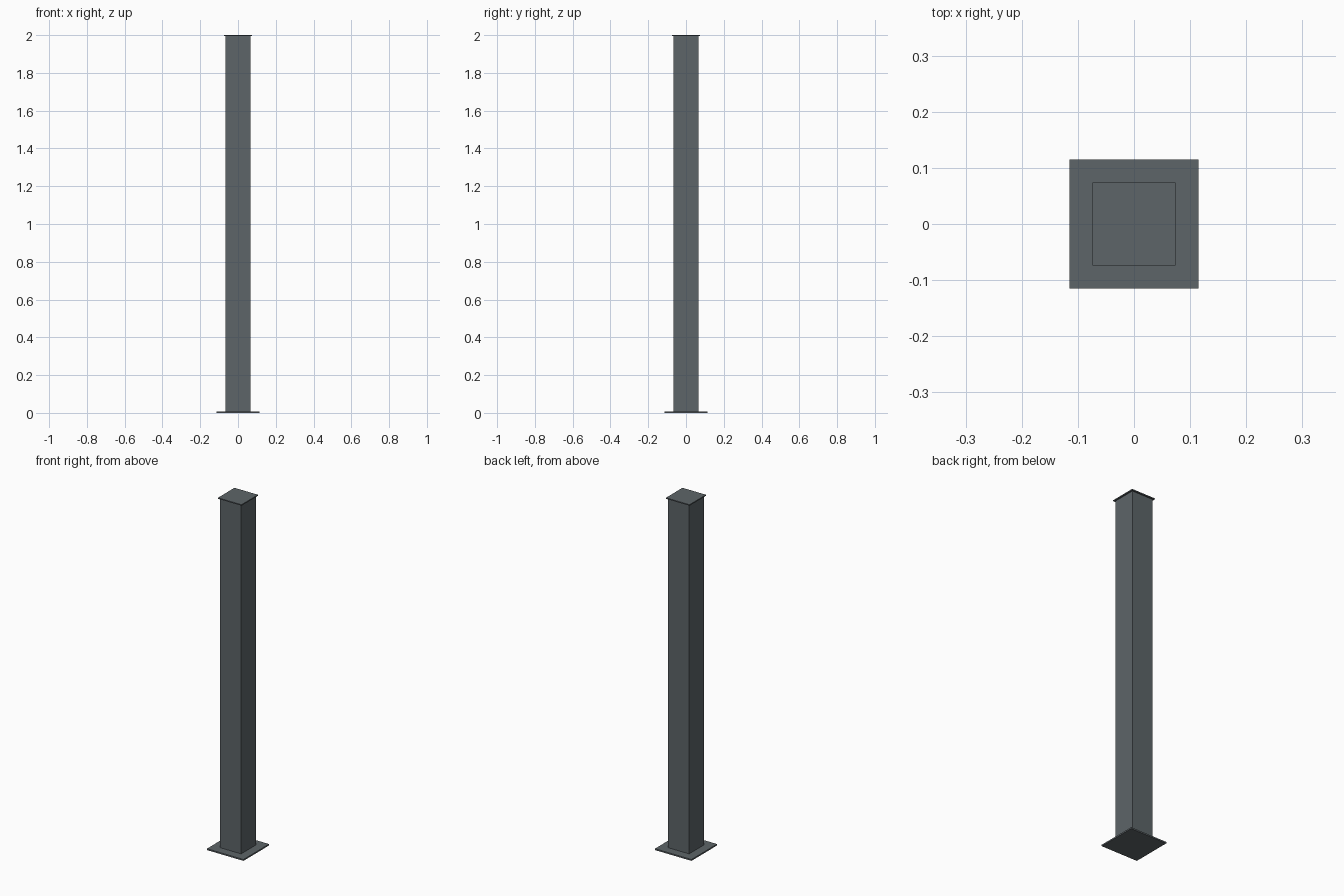
import bpy

if "Cube" in bpy.data.objects:
    bpy.data.objects.remove(bpy.data.objects["Cube"])

# Dark slate metal
metal = bpy.data.materials.new("dark_metal")
metal.diffuse_color = (0.11, 0.13, 0.14, 1)
metal.use_nodes = True
metal.node_tree.nodes["Principled BSDF"].inputs["Base Color"].default_value = metal.diffuse_color


def block(name, width, z0, z1):
    """Square box centred on the z axis, between two heights."""
    bpy.ops.mesh.primitive_cube_add(size=1, location=(0, 0, (z0 + z1) / 2))
    ob = bpy.context.object
    ob.name = name
    ob.dimensions = (width, width, z1 - z0)
    bpy.ops.object.transform_apply(location=False, rotation=False, scale=True)
    ob.data.materials.append(metal)
    return ob


BASE_T, CAP_T, HEIGHT = 0.008, 0.006, 2.0

# Floor plate, square post and slightly overhanging cap
block("base_plate", 0.23, 0, BASE_T)
block("post", 0.132, BASE_T, HEIGHT - CAP_T)
block("top_cap", 0.148, HEIGHT - CAP_T, HEIGHT)
